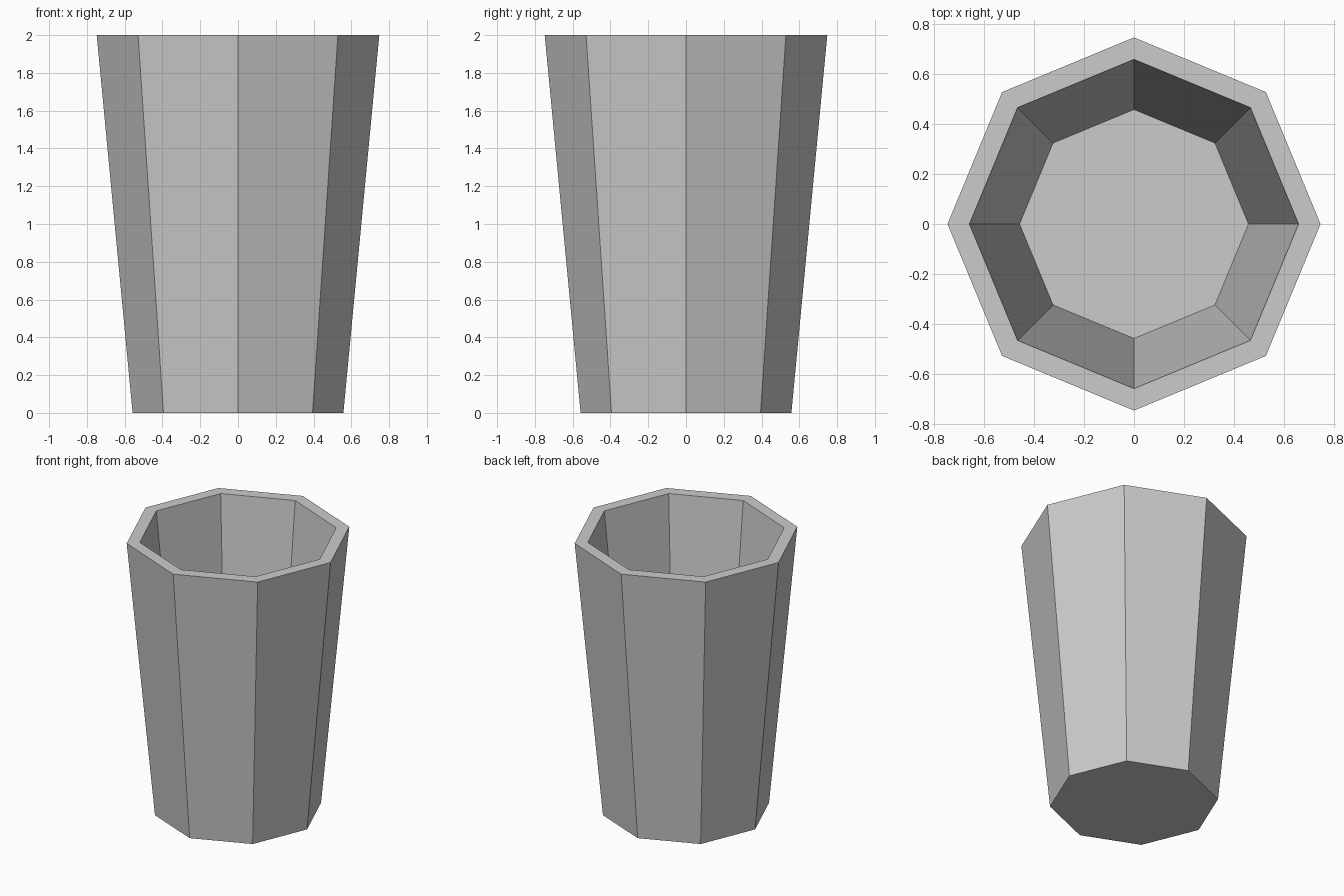
import bpy, bmesh
from math import cos, sin, pi

if "Cube" in bpy.data.objects:
    bpy.data.objects.remove(bpy.data.objects["Cube"])

SIDES = 8
# (radius, height): outer base, outer rim, inner rim, inner floor
PROFILE = [(0.558, 0.0), (0.748, 2.0), (0.66, 2.0), (0.459, 0.06)]

bm = bmesh.new()
rings = [[bm.verts.new((r * cos(2 * pi * i / SIDES), r * sin(2 * pi * i / SIDES), z))
          for i in range(SIDES)] for r, z in PROFILE]

# walls and rim
for a, b in zip(rings, rings[1:]):
    for i in range(SIDES):
        j = (i + 1) % SIDES
        bm.faces.new((a[i], a[j], b[j], b[i]))

# underside and inner floor
bm.faces.new(rings[0][::-1])
bm.faces.new(rings[-1])
bmesh.ops.recalc_face_normals(bm, faces=bm.faces[:])

mesh = bpy.data.meshes.new("cup")
bm.to_mesh(mesh)
bm.free()
bpy.context.collection.objects.link(bpy.data.objects.new("cup", mesh))
